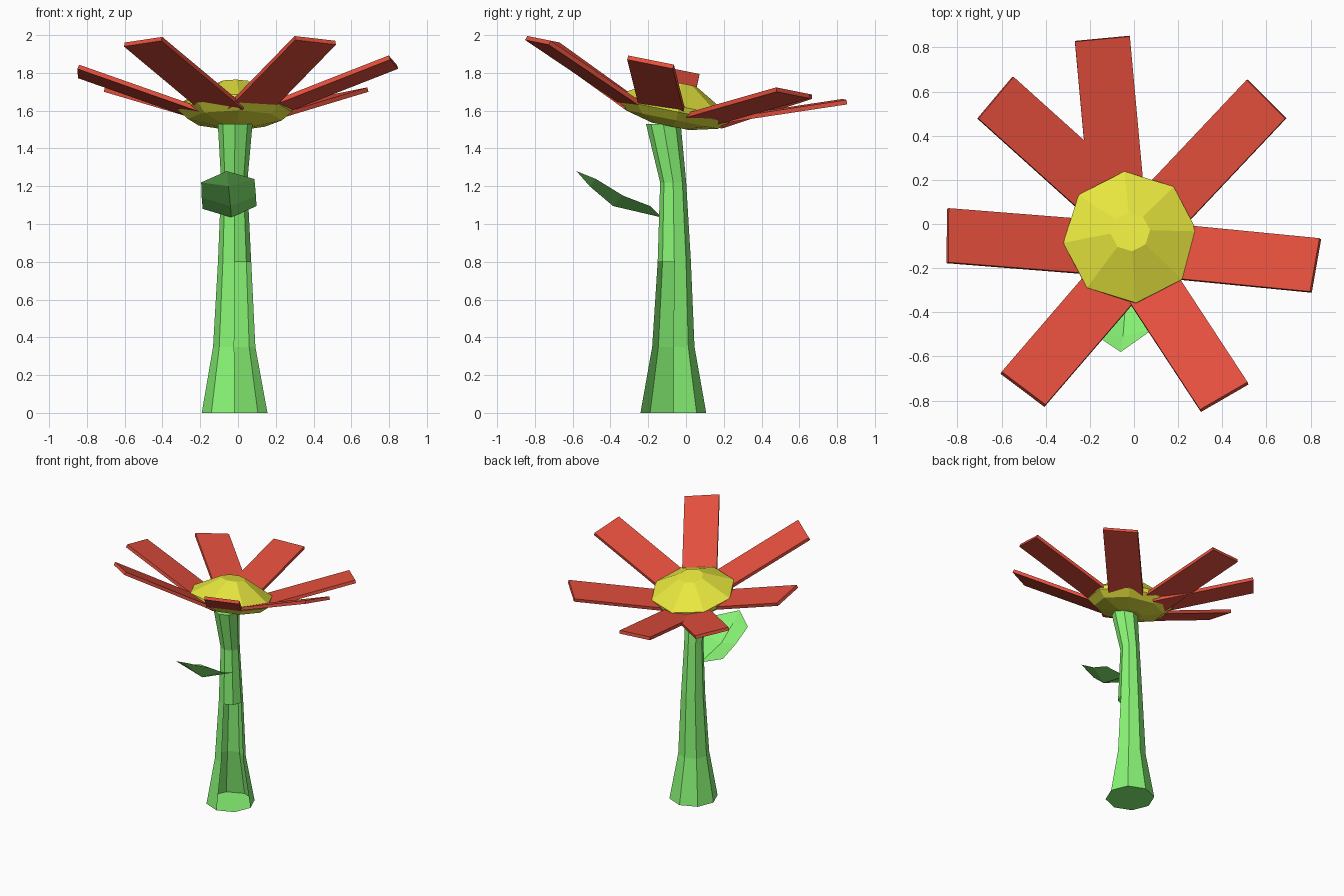
import bpy, bmesh
from math import sin, cos, radians, atan
from mathutils import Matrix

if "Cube" in bpy.data.objects:
    bpy.data.objects.remove(bpy.data.objects["Cube"])


def material(name, rgb):
    m = bpy.data.materials.new(name)
    m.diffuse_color = (*rgb, 1)
    m.use_nodes = True
    m.node_tree.nodes["Principled BSDF"].inputs["Base Color"].default_value = m.diffuse_color
    return m


GREEN = material("green", (0.25, 0.92, 0.18))
RED = material("red", (0.77, 0.078, 0.046))
YELLOW = material("yellow", (0.82, 0.81, 0.05))


def make(name, bm, mat):
    me = bpy.data.meshes.new(name)
    bm.to_mesh(me)
    bm.free()
    me.materials.append(mat)
    ob = bpy.data.objects.new(name, me)
    bpy.context.collection.objects.link(ob)
    return ob


def loft(rings, turn=0.0, skip=()):
    """Eight-sided tube through (x, y, z, radius) rings; skip = (row, side) left open."""
    bm = bmesh.new()
    loops = [[bm.verts.new((x + r * cos(radians(turn + 45 * k)),
                            y + r * sin(radians(turn + 45 * k)), z)) for k in range(8)]
             for x, y, z, r in rings]
    for i in range(len(loops) - 1):
        for k in range(8):
            if (i, k) not in skip:
                j = (k + 1) % 8
                bm.faces.new((loops[i][k], loops[i][j], loops[i + 1][j], loops[i + 1][k]))
    bm.faces.new(loops[0][::-1])
    bm.faces.new(loops[-1])
    return bm


# Stem: tapered and bent at the top, lower front-right sides are open
stem = loft([(-0.018, -0.067, 0, 0.174), (-0.02, -0.067, 0.35, 0.112),
             (-0.018, -0.062, 0.8, 0.088), (-0.02, -0.068, 1.22, 0.069),
             (-0.015, -0.12, 1.53, 0.092)],
            skip={(i, k) for i in (0, 1) for k in (6, 7)})
make("stem", stem, GREEN)

# Flower head frame: tilted towards the back
head = Matrix.Translation((-0.017, -0.065, 1.60)) @ Matrix.Rotation(-atan(0.2), 4, 'X')

# Flower centre: shallow dish below, thin rim, sloping top
centre = loft([(0, 0, -0.085, 0.10), (0, 0, -0.048, 0.25), (0, 0, -0.002, 0.303),
               (0, 0, 0.028, 0.305), (0, 0, 0.15, 0.09)], turn=5)
make("flower_centre", centre, YELLOW).matrix_world = head

# Petals: flat boards (angle of the tip, direction of the board, reach, height of the tip)
PETALS = [(-11.5, -9.8, 0.857, 0.228), (44.2, 44.4, 0.861, 0.216),
          (98.2, 95.5, 0.887, 0.224), (135.2, 140.5, 0.861, 0.216),
          (182, 179.5, 0.828, 0.206), (236.8, 232.5, 0.887, 0.224),
          (298.7, 300.5, 0.887, 0.224)]
for n, (tip, turn, reach, rise) in enumerate(PETALS, 1):
    bm = bmesh.new()
    bmesh.ops.create_cube(bm, size=1)
    length = reach - 0.13
    bmesh.ops.transform(bm, verts=bm.verts, matrix=Matrix.Translation((-length / 2, 0, 0))
                        @ Matrix.Diagonal((length, 0.25, 0.024, 1)))
    a = radians(tip)
    place = (Matrix.Translation((reach * cos(a), reach * sin(a), rise))
             @ Matrix.Rotation(radians(turn), 4, 'Z') @ Matrix.Rotation(-radians(19.8), 4, 'Y'))
    make(f"petal_{n}", bm, RED).matrix_world = head @ place

# Leaf: V-folded sheet, rows of left edge, spine, right edge closing to a tip
ROWS = [((-0.187, -0.19, 1.08), (-0.035, -0.13, 1.035), (0.098, -0.19, 1.095)),
        ((-0.192, -0.345, 1.14), (-0.04, -0.386, 1.095), (0.095, -0.333, 1.15)),
        ((-0.195, -0.49, 1.22), (-0.05, -0.51, 1.20), (0.087, -0.476, 1.238))]
bm = bmesh.new()
rows = [[bm.verts.new(p) for p in row] for row in ROWS]
end = bm.verts.new((-0.06, -0.58, 1.28))
for s in (0, 1):
    for lo, up in zip(rows, rows[1:]):
        bm.faces.new((lo[s + 1], lo[s], up[s], up[s + 1]))
    bm.faces.new((rows[-1][s + 1], rows[-1][s], end))
make("leaf", bm, GREEN)
